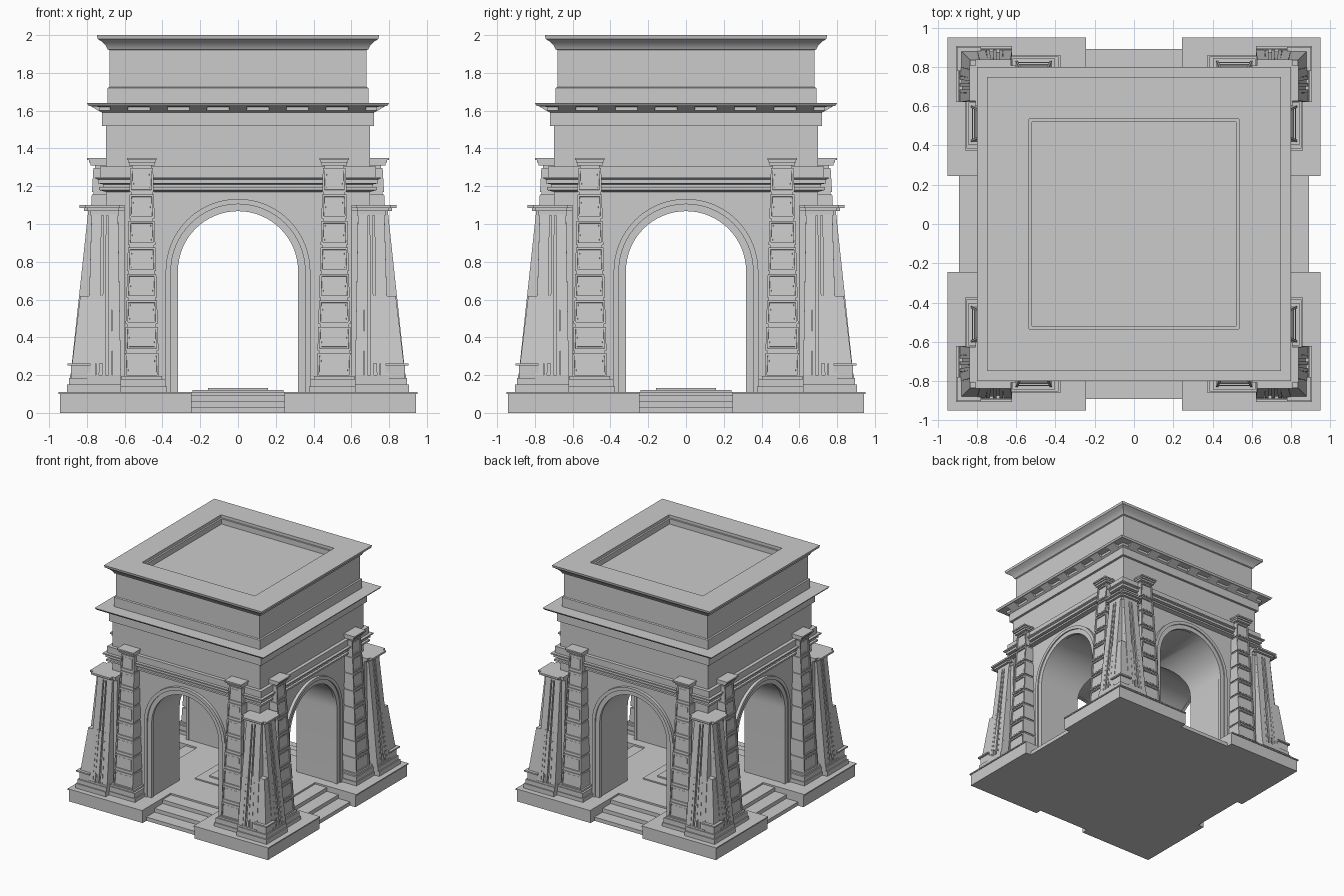
import bpy, bmesh, math
from mathutils import Matrix

if "Cube" in bpy.data.objects:
    bpy.data.objects.remove(bpy.data.objects["Cube"], do_unlink=True)

stone = bpy.data.materials.new("grey_stone")
stone.use_nodes = True
GREY = (0.6, 0.6, 0.6, 1)
stone.diffuse_color = GREY
stone.node_tree.nodes["Principled BSDF"].inputs["Base Color"].default_value = GREY

SWAP = Matrix(((0, -1, 0, 0), (-1, 0, 0, 0), (0, 0, 1, 0), (0, 0, 0, 1)))
MIRROR_X = Matrix.Scale(-1, 4, (1, 0, 0))


def symmetries(kind):
    """none; turn = four sides; corner = four corners; all = both faces of each corner"""
    if kind == "none":
        return [Matrix()]
    turns = [Matrix.Rotation(i * math.pi / 2, 4, "Z") for i in range(4)]
    return [t @ m for t in turns for m in ((Matrix(), SWAP) if kind == "all" else (Matrix(),))]


def finish(name, bm, kind="none", smooth=False):
    out = bmesh.new()
    mesh = bpy.data.meshes.new(name)
    bmesh.ops.recalc_face_normals(bm, faces=bm.faces)
    for m in symmetries(kind):
        part = bm.copy()
        part.transform(m)
        if m.determinant() < 0:
            bmesh.ops.reverse_faces(part, faces=part.faces)
        part.to_mesh(mesh)
        out.from_mesh(mesh)
        part.free()
    out.to_mesh(mesh)
    out.free()
    bm.free()
    mesh.materials.append(stone)
    obj = bpy.data.objects.new(name, mesh)
    bpy.context.collection.objects.link(obj)
    if smooth:
        smooth_shade(obj)
    return obj


def smooth_shade(obj):
    bpy.ops.object.select_all(action="DESELECT")
    obj.select_set(True)
    bpy.context.view_layer.objects.active = obj
    bpy.ops.object.shade_smooth_by_angle(angle=math.radians(25))


def taper(bm, low, high, z0, z1):
    """Block between two rectangles (x0, x1, y0, y1)"""
    rings = []
    for (x0, x1, y0, y1), z in ((low, z0), (high, z1)):
        rings.append([bm.verts.new(p) for p in ((x0, y0, z), (x1, y0, z), (x1, y1, z), (x0, y1, z))])
    return close_rings(bm, rings)


def close_rings(bm, rings):
    faces = [bm.faces.new(rings[0][::-1]), bm.faces.new(rings[-1])]
    n = len(rings[0])
    for a, b in zip(rings, rings[1:]):
        for i in range(n):
            j = (i + 1) % n
            faces.append(bm.faces.new((a[i], a[j], b[j], b[i])))
    return faces


def box(bm, x0, x1, y0, y1, z0, z1):
    return taper(bm, (x0, x1, y0, y1), (x0, x1, y0, y1), z0, z1)


def square(bm, half, z0, z1):
    box(bm, -half, half, -half, half, z0, z1)


def arch_path(r, z0, spring=0.75, n=32):
    arc = [(r * math.cos(math.pi * i / n), spring + r * math.sin(math.pi * i / n)) for i in range(n + 1)]
    return [(r, z0)] + arc + [(-r, z0)]


# Plinth: corner platforms with a thin lip, steps on each side, raised floor
FLOOR, NOTCH = 0.11, 0.245
bm = bmesh.new()
box(bm, NOTCH, 0.942, -0.942, -NOTCH, 0, 0.1)
box(bm, NOTCH, 0.95, -0.95, -NOTCH, 0.1, FLOOR)
finish("corner_platforms", bm, "turn")
bm = bmesh.new()
for i in range(3):
    box(bm, -NOTCH, NOTCH, -0.89 + 0.11 * i, -NOTCH, 0, 0.032 * (i + 1))
box(bm, -NOTCH, NOTCH, -0.56, -NOTCH, 0, FLOOR)
finish("entry_steps", bm, "turn")
bm = bmesh.new()
square(bm, NOTCH, 0, FLOOR)
square(bm, 0.24, FLOOR, 0.12)
square(bm, 0.16, 0.12, 0.132)
finish("floor_medallion", bm)

# Main body: one stepped square profile (half width, height), sunken roof
profile = [(0.70, 0.105), (0.70, 1.17), (0.735, 1.18), (0.735, 1.195), (0.715, 1.195), (0.715, 1.21),
           (0.74, 1.215), (0.74, 1.235), (0.755, 1.24), (0.755, 1.25), (0.73, 1.25), (0.73, 1.305),
           (0.70, 1.305), (0.70, 1.52), (0.72, 1.52), (0.72, 1.59), (0.735, 1.6), (0.735, 1.62),
           (0.79, 1.625), (0.80, 1.64), (0.69, 1.64), (0.69, 1.72), (0.68, 1.725), (0.68, 1.92),
           (0.69, 1.925), (0.70, 1.945), (0.72, 1.965), (0.743, 1.98), (0.747, 2.0), (0.535, 2.0),
           (0.535, 1.975), (0.52, 1.975), (0.52, 1.93)]
bm = bmesh.new()
rings = [[bm.verts.new((sx * h, sy * h, z)) for sx, sy in ((-1, -1), (1, -1), (1, 1), (-1, 1))]
         for h, z in profile]
close_rings(bm, rings)
body = finish("arch_body", bm)

# Two crossing vaulted passages cut through the body
for turn in (0, math.pi / 2):
    bm = bmesh.new()
    path = arch_path(0.325, 0)
    close_rings(bm, [[bm.verts.new((x, y, z)) for x, z in path] for y in (-1, 1)])
    cutter = finish("passage_cutter", bm)
    cutter.hide_render = True
    cutter.rotation_euler.z = turn
    mod = body.modifiers.new("passage", "BOOLEAN")
    mod.operation, mod.solver, mod.object = "DIFFERENCE", "EXACT", cutter
    bpy.context.view_layer.objects.active = body
    bpy.ops.object.modifier_apply(modifier=mod.name)
    bpy.data.objects.remove(cutter, do_unlink=True)
smooth_shade(body)

# Arch surrounds: two stepped bands around each opening
bm = bmesh.new()
for inner, outer, front in ((0.318, 0.36, -0.715), (0.355, 0.383, -0.725)):
    loops = [[bm.verts.new((x, y, z)) for x, z in arch_path(r, FLOOR)]
             for r, y in ((inner, -0.69), (inner, front), (outer, front), (outer, -0.69))]
    for a, b in zip(loops, loops[1:] + loops[:1]):
        for i in range(len(a) - 1):
            bm.faces.new((a[i], a[i + 1], b[i + 1], b[i]))
finish("arch_surrounds", bm, "turn", smooth=True)

# Brackets under the cornice, with sloping faces
bm = bmesh.new()
for i in range(-3, 4):
    x = i * 0.21
    taper(bm, (x - 0.045, x + 0.045, -0.725, -0.7), (x - 0.048, x + 0.048, -0.78, -0.7), 1.592, 1.624)
finish("cornice_brackets", bm, "turn")

# Coffered pilasters: footing, stacked panel blocks and cap
MID, BACK = 0.51, -0.68


def rect(half, front):
    return (MID - half, MID + half, front, BACK)


def shaft(z, grow=0.0):
    t = (z - 0.19) / 1.12
    return rect(0.093 - 0.033 * t + grow, -0.83 + 0.065 * t - grow)


bm = bmesh.new()
for half, front, z0, z1 in ((0.135, -0.86, FLOOR, 0.14), (0.125, -0.852, 0.14, 0.18),
                            (0.108, -0.842, 0.18, 0.195), (0.068, -0.78, 1.31, 1.325),
                            (0.073, -0.79, 1.325, 1.338), (0.078, -0.80, 1.338, 1.35)):
    taper(bm, rect(half, front), rect(half, front), z0, z1)
taper(bm, shaft(0.19, -0.008), shaft(1.31, -0.008), 0.19, 1.31)
finish("pilaster_core", bm, "all")

bm = bmesh.new()
PITCH = 0.14
for i in range(8):
    z0 = 0.19 + PITCH * i
    z1 = z0 + PITCH - 0.014
    faces = taper(bm, shaft(z0), shaft(z1), z0, z1)
    bm.normal_update()
    front = [min(faces, key=lambda f: f.calc_center_median().y)]
    for thick, depth in ((0.016, 0), (0.003, -0.014), (0.008, 0), (0.003, 0.007)):
        bmesh.ops.inset_region(bm, faces=front, thickness=thick, depth=depth)
finish("pilaster_panels", bm, "all")

# Fluted corner buttresses: recessed battered body, raised fillets, footing and cap
LOW, HIGH = 0.185, 1.07
bm = bmesh.new()
taper(bm, (0.62, 0.80, -0.875, -0.6), (0.635, 0.775, -0.78, -0.6), LOW, HIGH)
for z0, z1 in ((LOW, 0.2), (1.045, HIGH)):
    y = -0.89 if z0 == LOW else -0.795
    box(bm, 0.63 if z0 > 1 else 0.62, 0.78 if z0 > 1 else 0.80, y, -0.6, z0, z1)
FILLETS = 5
for i in range(FILLETS):
    t = i / (FILLETS - 1)
    half = 0.022 if i in (0, FILLETS - 1) else 0.009
    a, b = 0.642 + 0.136 * t, 0.655 + 0.1 * t
    taper(bm, (a - half, a + half, -0.888, -0.8), (b - half * 0.9, b + half * 0.9, -0.793, -0.7), LOW, HIGH)
box(bm, 0.63, 0.80, -0.815, -0.6, HIGH, 1.085)
box(bm, 0.625, 0.808, -0.838, -0.6, 1.085, 1.1)
finish("fluted_buttresses", bm, "all")

# Corner blocks between the fluted faces
bm = bmesh.new()
box(bm, 0.62, 0.905, -0.905, -0.62, FLOOR, 0.15)
box(bm, 0.62, 0.895, -0.895, -0.62, 0.15, LOW)
box(bm, 0.78, 0.885, -0.885, -0.78, LOW, 0.25)
box(bm, 0.78, 0.902, -0.902, -0.78, 0.25, 0.262)
taper(bm, (0.7, 0.878, -0.878, -0.7), (0.7, 0.835, -0.835, -0.7), 0.262, 0.62)
finish("corner_blocks", bm, "turn")
